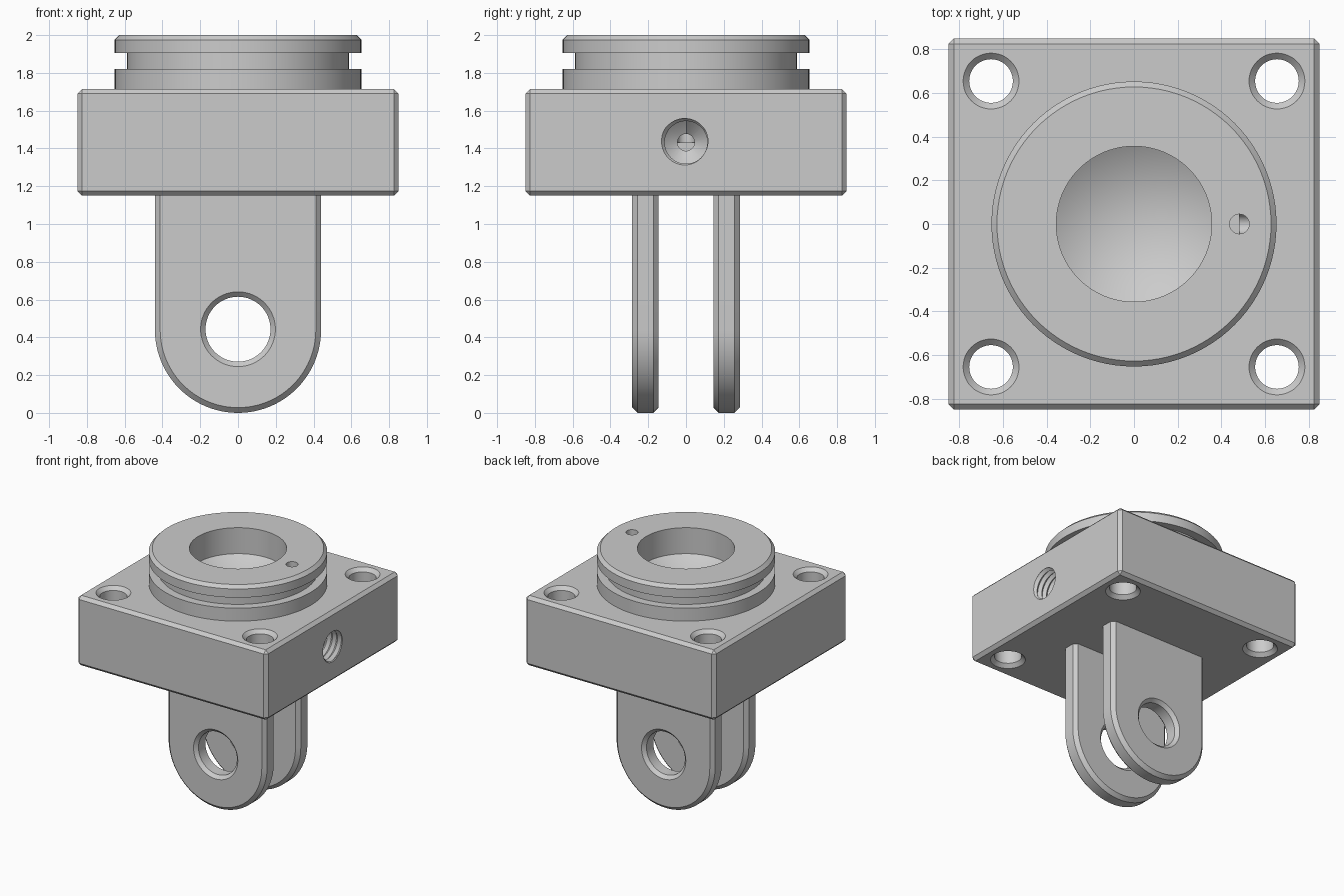
import bpy, bmesh
from math import sin, cos, pi, radians, tan
from mathutils import Matrix, Vector

if "Cube" in bpy.data.objects:
    bpy.data.objects.remove(bpy.data.objects["Cube"])


def to_object(name, bm):
    bmesh.ops.recalc_face_normals(bm, faces=bm.faces)
    mesh = bpy.data.meshes.new(name)
    bm.to_mesh(mesh)
    bm.free()
    ob = bpy.data.objects.new(name, mesh)
    bpy.context.collection.objects.link(ob)
    return ob


def loft(bm, rings, caps=True):
    """Skin closed rings of equal length and cap both ends."""
    rings = [[bm.verts.new(p) for p in ring] for ring in rings]
    n = len(rings[0])
    for a, b in zip(rings, rings[1:]):
        for i in range(n):
            j = (i + 1) % n
            bm.faces.new((a[i], a[j], b[j], b[i]))
    if caps:
        bm.faces.new(rings[0])
        bm.faces.new(rings[-1])


def turned(name, profile, matrix=Matrix(), n=64):
    """Solid of revolution about local z from (radius, z) points."""
    bm = bmesh.new()
    loft(bm, [[(r * cos(2 * pi * i / n), r * sin(2 * pi * i / n), z)
               for i in range(n)] for r, z in profile])
    bmesh.ops.remove_doubles(bm, verts=bm.verts, dist=1e-5)
    bm.transform(matrix)
    return to_object(name, bm)


def combine(ob, other, operation='DIFFERENCE'):
    mod = ob.modifiers.new(operation, 'BOOLEAN')
    mod.operation, mod.solver, mod.object = operation, 'EXACT', other
    bpy.context.view_layer.objects.active = ob
    bpy.ops.object.modifier_apply(modifier=mod.name)
    bpy.data.objects.remove(other)


def finish(ob):
    bpy.ops.object.select_all(action='DESELECT')
    ob.select_set(True)
    bpy.context.view_layer.objects.active = ob
    bpy.ops.object.shade_smooth_by_angle(angle=radians(28))


def through_hole(r, chamfer, z0, z1):
    """Profile of a hole chamfered at both mouths, overshooting the faces."""
    e, c = 0.01, chamfer
    return [(r + c + e, z0 - e), (r, z0 + c), (r, z1 - c), (r + c + e, z1 + e)]


def thread_cutter(x0, pitch, r_minor, r_major, turns, z, n=40):
    """Tapped hole along x: V-thread helix closed by a drill-point cone."""
    bm = bmesh.new()
    m = n * turns

    def helix(count, r, shift):
        return [bm.verts.new((x0 + shift + pitch * i / n,
                              r * cos(pi / 2 + 2 * pi * i / n),
                              z + r * sin(pi / 2 + 2 * pi * i / n)))
                for i in range(count)]
    lo = helix(m + n + 1, r_minor, 0)
    hi = helix(m + 1, r_major, pitch / 2)
    for i in range(m):
        bm.faces.new((lo[i], hi[i], hi[i + 1], lo[i + 1]))
        bm.faces.new((hi[i], lo[i + n], lo[i + n + 1], hi[i + 1]))
    for start, crest, x in ((0, hi[0], x0 - 0.06),
                            (m, hi[m], x0 + pitch * (turns + 1) + 0.06)):
        tip = bm.verts.new((x, 0, z))
        loop = lo[start:start + n + 1] + [crest]
        for a, b in zip(loop, loop[1:] + loop[:1]):
            bm.faces.new((tip, a, b))
    return to_object("thread_cutter", bm)


BASE, DECK, TOP = 1.15, 1.715, 2.0
HALF, CH = 0.85, 0.025
PORT_Z, PORT_X = 1.432, 0.483

# Square chamfered block
bm = bmesh.new()
bmesh.ops.create_cube(bm, size=1)
bm.transform(Matrix.Translation((0, 0, (BASE + DECK) / 2))
             @ Matrix.Diagonal((2 * HALF, 2 * HALF, DECK - BASE, 1)))
bmesh.ops.bevel(bm, geom=bm.edges[:], offset=CH, segments=1,
                profile=0.5, affect='EDGES')
housing = to_object("housing", bm)

# Round spigot with seal groove
combine(housing, turned("spigot", [
    (0.653, 1.6), (0.653, 1.82), (0.587, 1.82), (0.587, 1.905),
    (0.653, 1.905), (0.653, TOP - CH), (0.653 - CH, TOP)], n=96), 'UNION')

# Blind bore with conical floor
combine(housing, turned("bore_cutter", [
    (0, 1.79 - 0.356 / tan(radians(59))), (0.356, 1.79), (0.356, 2.05)], n=96))

# Four bolt holes
for sx in (-1, 1):
    for sy in (-1, 1):
        combine(housing, turned("bolt_cutter",
                                through_hole(0.1, 0.028, BASE, DECK),
                                Matrix.Translation((0.655 * sx, 0.655 * sy, 0)), 48))

# Threaded side port joined to the top face by an elbow passage
combine(housing, thread_cutter(0.595, 0.045, 0.113, 0.133, 7, PORT_Z))
along_x = Matrix.Rotation(pi / 2, 4, 'Y')
combine(housing, turned("drill_cutter", [(0.045, PORT_Z), (0.045, 2.05)],
                        Matrix.Translation((PORT_X, 0, 0)), 32))
combine(housing, turned("drill_cutter", [(0.045, PORT_X), (0.045, 0.65)],
                        Matrix.Translation((0, 0, PORT_Z)) @ along_x, 32))
finish(housing)


# Pair of rounded clevis lugs with chamfered pin holes
def lug(name, y):
    r, h, c, n = 0.44, 0.07, 0.028, 48

    def outline(radius, dy):
        arc = [(radius * cos(pi + pi * i / n), y + dy,
                r + radius * sin(pi + pi * i / n)) for i in range(n + 1)]
        return arc + [(radius, y + dy, BASE), (-radius, y + dy, BASE)]
    bm = bmesh.new()
    loft(bm, [outline(r - c, -h), outline(r, c - h),
              outline(r, h - c), outline(r - c, h)])
    ob = to_object(name, bm)
    place = Matrix.Translation((0, y, 0.443)) @ Matrix.Rotation(pi / 2, 4, 'X')
    combine(ob, turned("pin_cutter", through_hole(0.172, 0.026, -h, h), place))
    finish(ob)


lug("front_lug", -0.215)
lug("back_lug", 0.215)
